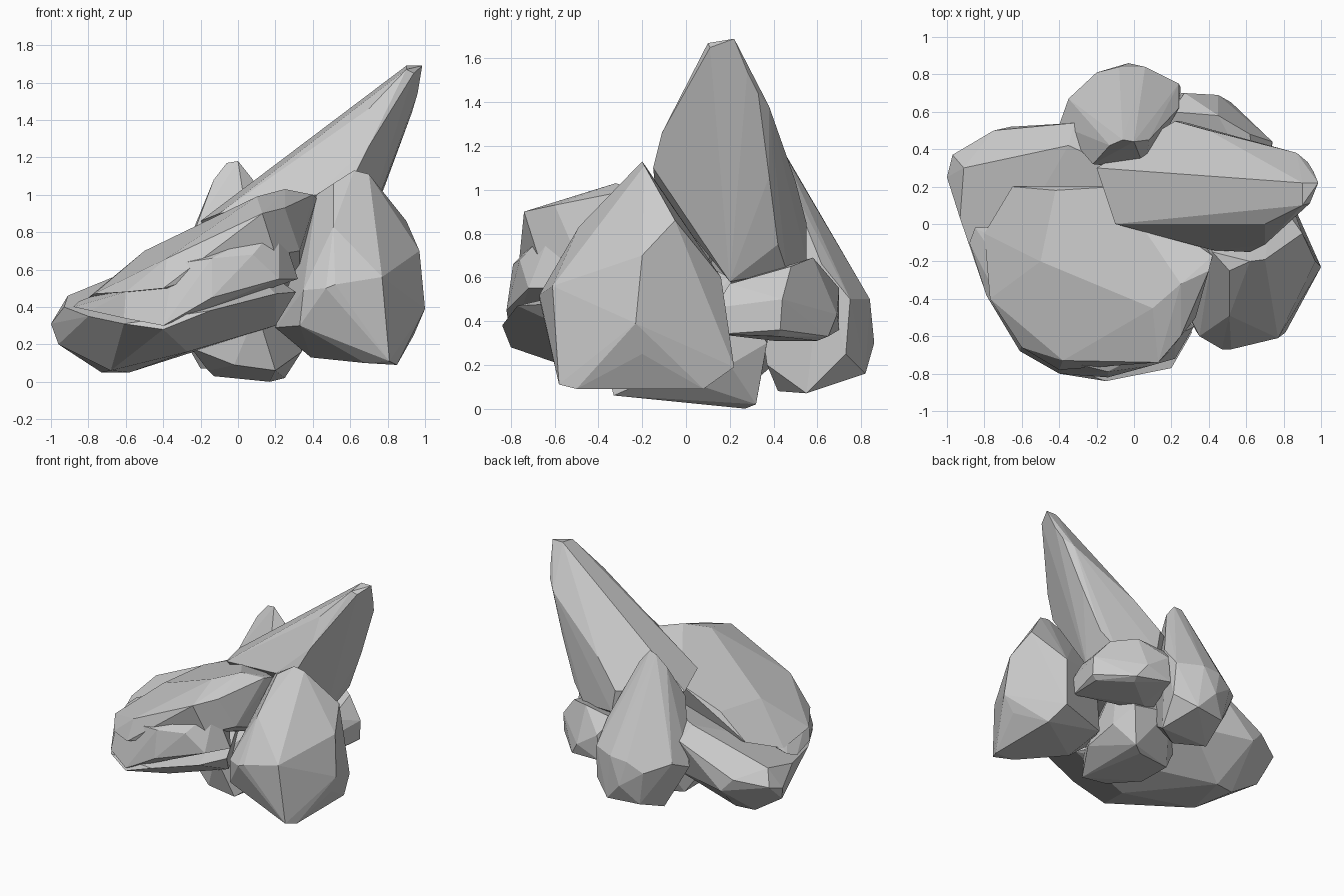
import bpy, bmesh
from math import radians


def rock(name, *lobes):
    """One faceted boulder: each lobe is the hull of a few corner points."""
    mesh = bpy.data.meshes.new(name)
    out = bmesh.new()
    for corners in lobes:
        bm = bmesh.new()
        verts = [bm.verts.new(c) for c in corners]
        bmesh.ops.convex_hull(bm, input=verts)
        loose = [v for v in bm.verts if not v.link_faces]
        bmesh.ops.delete(bm, geom=loose, context='VERTS')
        bmesh.ops.dissolve_limit(bm, angle_limit=radians(5),
                                 verts=bm.verts[:], edges=bm.edges[:])
        bmesh.ops.recalc_face_normals(bm, faces=bm.faces[:])
        tmp = bpy.data.meshes.new("lobe")
        bm.to_mesh(tmp)
        bm.free()
        out.from_mesh(tmp)
        bpy.data.meshes.remove(tmp)
    out.to_mesh(mesh)
    out.free()
    obj = bpy.data.objects.new(name, mesh)
    bpy.context.collection.objects.link(obj)
    return obj


# Large tilted boulder: upper slab, wider lower lip, and the worn face between
upper_slab = [
    (-.80, -.05, .45), (-.77, -.40, .47), (-.50, -.20, .70), (-.42, .18, .72),
    (-.60, -.66, .48), (-.40, -.78, .50), (-.38, -.73, .66), (-.05, -.72, .83),
    (.13, -.74, .90), (.25, -.60, .93), (.40, -.25, 1.0), (.25, -.32, 1.03),
    (.10, -.45, .99), (.42, -.17, .98), (0, .05, .90), (-.10, .20, .85),
    (-.65, .20, .55), (.33, -.50, .70), (.20, -.67, .68), (.33, 0, .50)]
lower_lip = [
    (-1, .25, .31), (-.97, .37, .35), (-.96, .20, .20), (-.91, .30, .46),
    (-.75, .50, .40), (-.66, .52, .30), (-.32, .54, .60), (-.35, .42, .69),
    (-.73, .20, .05), (-.58, .22, .05), (-.68, -.15, .06), (-.27, -.45, .16),
    (-.40, -.80, .28), (-.15, -.84, .38), (.20, -.77, .47), (.31, -.58, .48),
    (-.61, -.68, .31), (-.80, -.35, .35), (-.93, .03, .40), (.20, -.40, .30),
    (-.20, .40, .30), (-.05, .28, .72)]
worn_face = [
    (-.88, -.10, .40), (-.79, -.38, .38), (-.61, -.68, .34), (-.40, -.80, .30),
    (-.14, -.82, .45), (-.14, -.79, .66), (.08, -.76, .68), (.22, -.72, .55),
    (.32, -.55, .55), (.22, -.60, .85), (-.34, -.74, .63), (-.60, -.64, .48),
    (-.85, -.02, .43), (-.50, 0, .55), (0, -.10, .60)]
rock("large_boulder", upper_slab, lower_lip, worn_face)

# Upright boulder at the front right
rock("front_right_boulder", [
    (.62, -.20, 1.13), (.70, -.19, 1.11), (.51, -.25, 1.06), (.42, -.15, 1.0),
    (.90, -.05, .86), (.97, -.20, .70), (1, -.23, .39), (.52, -.67, .52),
    (.47, -.67, .50), (.77, -.61, .56), (.51, -.49, .83), (.35, -.60, .49),
    (.33, -.57, .30), (.39, -.25, .13), (.68, -.50, .10), (.81, -.58, .11),
    (.85, -.50, .09), (.85, .08, .09), (.94, -.20, .25), (.80, .22, .19),
    (.75, .14, .50), (.75, .16, .60), (.20, -.30, .29), (.40, .10, .17),
    (.35, 0, .70)])

# Long leaning spike
rock("leaning_spike", [
    (.90, .10, 1.67), (.90, .22, 1.69), (.985, .22, 1.69), (.94, .11, 1.65),
    (.96, .28, 1.54), (.93, .33, 1.44), (.87, .38, 1.38), (.79, .38, 1.06),
    (.40, .50, 1.04), (.66, .42, .75), (.25, .55, .68), (.55, .46, .63),
    (.60, .20, .58), (.60, .16, .68), (.22, .55, .85), (-.20, .30, .86),
    (-.10, 0, .90), (.70, 0, 1.46), (.70, -.11, 1.26), (.62, -.15, 1.10),
    (.42, -.14, 1.0), (.10, .30, .50)])

# Pointed boulder at the back
rock("back_boulder", [
    (-.06, .45, 1.17), (0, .44, 1.18), (.08, .45, 1.08), (-.13, .42, 1.08),
    (-.22, .32, .84), (.06, .29, .80), (-.40, .53, .42), (-.35, .67, .48),
    (-.20, .81, .42), (-.03, .86, .30), (-.08, .84, .49), (.06, .84, .50),
    (.24, .75, .50), (.25, .73, .25), (.10, .82, .16), (-.15, .78, .16),
    (.20, .55, .07), (0, .42, .08), (-.20, .55, .07), (.24, .62, .66),
    (.10, .37, .20), (-.25, .40, .30)])

# Small flat boulder at the right
rock("right_boulder", [
    (.74, .44, .50), (.74, .43, .36), (.70, .42, .33), (.68, .15, .34),
    (.68, .13, .46), (.65, .20, .57), (.45, .58, .69), (.62, .48, .65),
    (.27, .70, .55), (.45, .69, .43), (.52, .65, .33), (.25, .70, .36),
    (.10, .30, .35), (.10, .50, .60), (.20, .60, .66), (.25, .40, .31),
    (.50, .60, .31)])

# Low boulder in the middle that carries the others
rock("base_boulder", [
    (-.16, -.10, .06), (-.02, -.33, .09), (.20, -.33, .06), (.25, .25, .03),
    (.17, .27, 0), (-.13, .20, .03), (.34, -.10, .16), (.36, .20, .20),
    (.25, .32, .02), (.30, .37, .30), (0, .38, .35), (-.30, .10, .30),
    (-.25, -.20, .18), (.10, -.42, .38), (.32, .20, .60), (0, 0, .70)])
